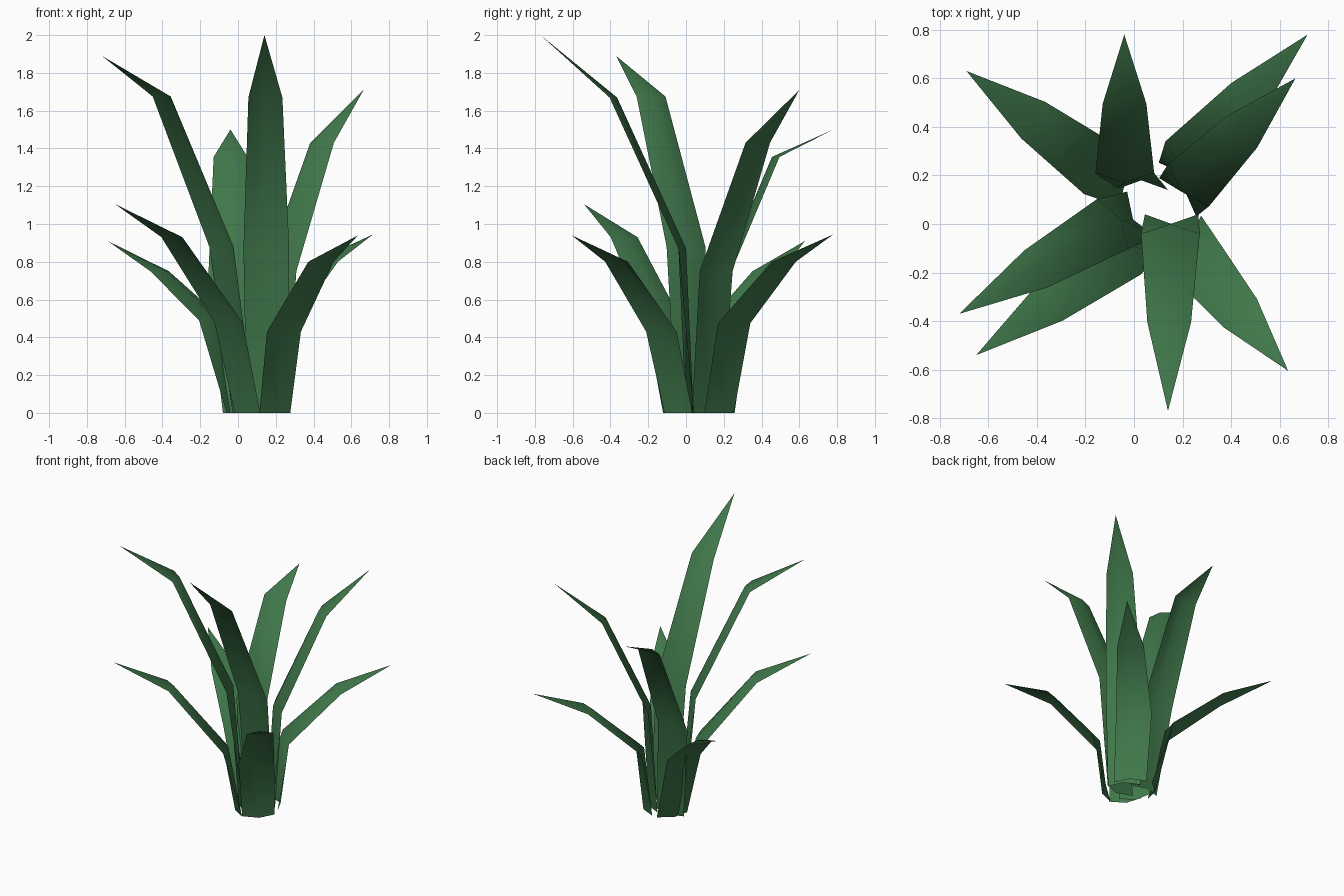
import bpy, bmesh, math
from mathutils import Vector

if "Cube" in bpy.data.objects:
    bpy.data.objects.remove(bpy.data.objects["Cube"])

green = bpy.data.materials.new("leaf green")
green.diffuse_color = (0.051, 0.188, 0.07, 1)
green.use_nodes = True
green.node_tree.nodes["Principled BSDF"].inputs["Base Color"].default_value = green.diffuse_color

# Each leaf: base xy, first bend xy, tip xy, facing angle, heights of bends and tip
LEAVES = {
    "tall_front_leaf":       ((.155, .04), (.15, -.04), (.14, -.77), -90, (.87, 1.67, 2.0)),
    "low_front_right_leaf":  ((.195, -.04), (.243, -.13), (.635, -.605), -48, (.43, .80, .94)),
    "low_front_left_leaf":   ((.05, -.035), (-.05, -.115), (-.65, -.54), 218, (.48, .93, 1.105)),
    "tall_left_leaf":        ((.03, .04), (-.088, 0), (-.72, -.37), 212, (.88, 1.675, 1.89)),
    "low_back_left_leaf":    ((0, .165), (-.14, .225), (-.69, .63), 147, (.49, .75, .91)),
    "tall_back_leaf":        ((.03, .14), (-.038, .21), (-.04, .78), 90, (.68, 1.355, 1.5)),
    "low_back_right_leaf":   ((.18, .175), (.215, .255), (.715, .78), 45, (.475, .80, .945)),
    "tall_back_right_leaf":  ((.18, .11), (.225, .16), (.665, .60), 44, (.75, 1.43, 1.71)),
}


def make_leaf(name, base, bend, tip, angle, heights):
    """Folded three-row blade: gutter at the base, ridge further up, pointed tip."""
    a = math.radians(angle)
    out = Vector((math.cos(a), math.sin(a), 0))
    side = Vector((-out.y, out.x, 0))
    p0 = Vector((*base, 0))
    p1 = Vector((*bend, heights[0]))
    p3 = Vector((*tip, heights[2]))
    p2 = (p1 + p3) / 2
    p2.z = heights[1]
    bm = bmesh.new()
    rows = []
    for p, half, fold in ((p0, .11, .04), (p1, .121, -.04), (p2, .09, -.04)):
        rows.append([bm.verts.new(q) for q in
                     (p + side * half, p + out * fold, p - side * half)])
    for lo, hi in zip(rows, rows[1:]):
        for i in range(2):
            bm.faces.new((lo[i], lo[i + 1], hi[i + 1], hi[i]))
    point = bm.verts.new(p3)
    for i in range(2):
        bm.faces.new((rows[2][i], rows[2][i + 1], point))
    # upper side of the blade faces up and inward
    bm.normal_update()
    if sum(f.normal.z for f in bm.faces) < 0:
        bmesh.ops.reverse_faces(bm, faces=bm.faces[:])
    for f in bm.faces:
        f.smooth = True
    mesh = bpy.data.meshes.new(name)
    bm.to_mesh(mesh)
    bm.free()
    mesh.materials.append(green)
    bpy.context.collection.objects.link(bpy.data.objects.new(name, mesh))


for leaf_name, spec in LEAVES.items():
    make_leaf(leaf_name, *spec)
